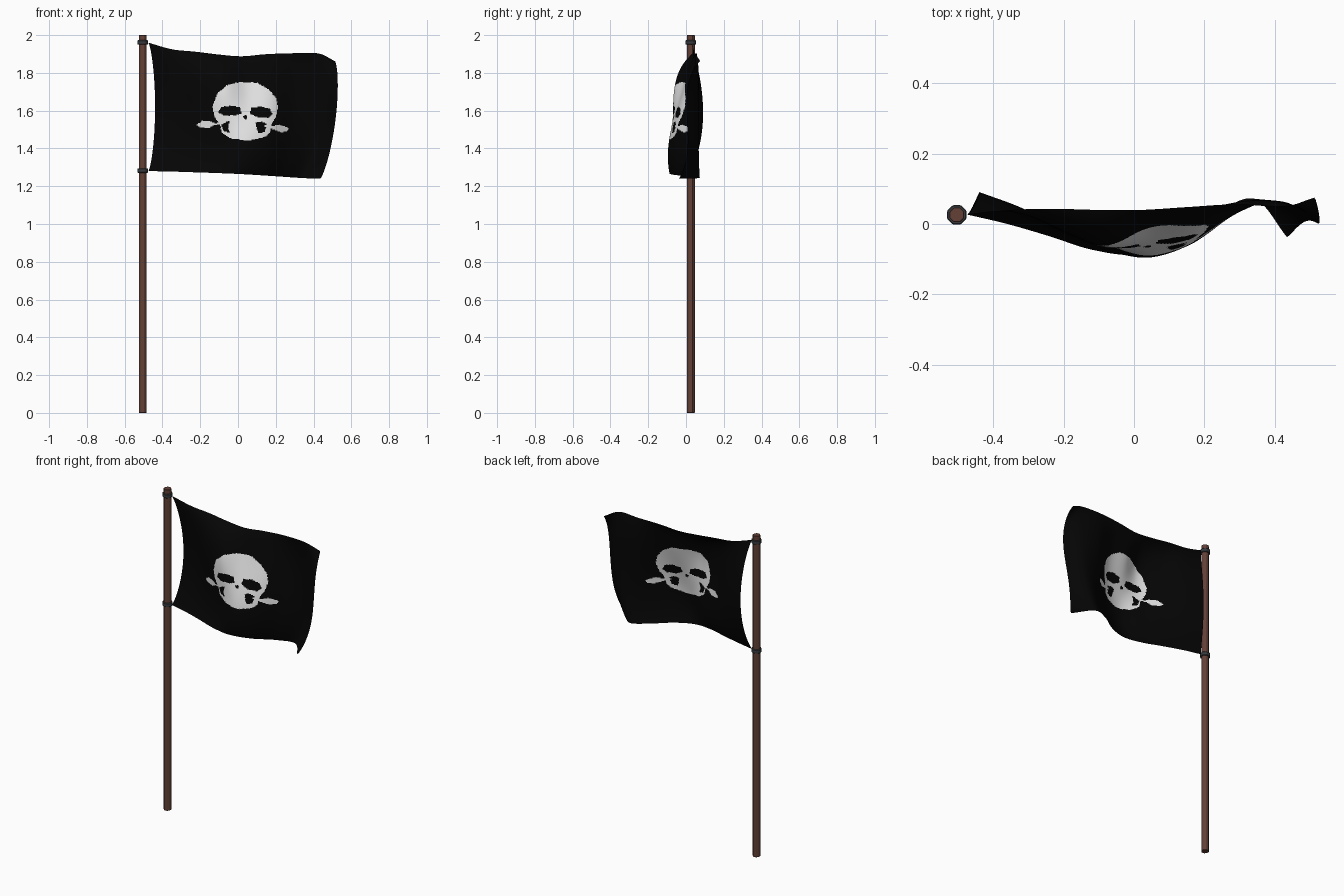
import bpy, bmesh, math

if "Cube" in bpy.data.objects:
    bpy.data.objects.remove(bpy.data.objects["Cube"])


def mat(name, rgb):
    m = bpy.data.materials.new(name)
    m.diffuse_color = (*rgb, 1)
    m.use_nodes = True
    m.node_tree.nodes["Principled BSDF"].inputs["Base Color"].default_value = m.diffuse_color
    return m


WOOD = mat("brown wood", (0.125, 0.052, 0.038))
IRON = mat("dark iron", (0.04, 0.044, 0.05))
BLACK = mat("black cloth", (0.0015, 0.0015, 0.0015))
WHITE = mat("off white print", (0.8, 0.8, 0.8))
PX, PY = -0.504, 0.026


# Pole and rings: eight-sided cylinders
def cylinder(name, r, z0, z1, material, bevel=0.0):
    bpy.ops.mesh.primitive_cylinder_add(vertices=8, radius=r, depth=z1 - z0,
                                        location=(PX, PY, (z0 + z1) / 2),
                                        rotation=(0, 0, math.pi / 8))
    ob = bpy.context.object
    ob.name = name
    ob.data.materials.append(material)
    if bevel:
        b = ob.modifiers.new("bevel", 'BEVEL')
        b.width, b.segments = bevel, 1
    return ob


cylinder("pole", 0.0225, 0, 2, WOOD, 0.0015)
cylinder("upper_ring", 0.030, 1.949, 1.973, IRON, 0.003)
cylinder("lower_ring", 0.030, 1.271, 1.295, IRON, 0.003)

# Flag: top and bottom edges (x, y, z), and the billow depth between them
TOP = [(-.475, .027, 1.96), (-.35, .04, 1.925), (-.225, .043, 1.912),
       (-.1, .04, 1.897), (.02, .04, 1.888), (.15, .048, 1.899),
       (.29, .056, 1.904), (.425, .05, 1.903), (.513, .075, 1.862)]
BOTTOM = [(-.475, .027, 1.28), (-.36, 0, 1.278), (-.24, -.035, 1.274),
          (-.12, -.073, 1.27), (0, -.086, 1.265), (.12, -.045, 1.258),
          (.24, .035, 1.25), (.345, .07, 1.243), (.435, -.037, 1.24)]
MIDDLE = [.09, .045, -.018, -.066, -.06, -.034, .045, .063, .005]
UPPER = [.055, .032, -.014, -.04, .0, .02, .065, .055, .018]
CURL = [0, .01, .025, .03, .025, .012, 0, 0, .015]


def spline(vals, u):
    """Catmull-Rom through evenly spaced values."""
    n = len(vals) - 1
    i = min(int(u * n), n - 1)
    t = u * n - i
    b, c = vals[i], vals[i + 1]
    a = vals[i - 1] if i else 2 * b - c
    d = vals[i + 2] if i + 2 <= n else 2 * c - b
    return b + 0.5 * t * (c - a + t * (2 * a - 5 * b + 4 * c - d
                                       + t * (3 * (b - c) + d - a)))


def lagrange(knots, vals, v):
    total = 0
    for i, k in enumerate(knots):
        w = vals[i]
        for j, q in enumerate(knots):
            if j != i:
                w *= (v - q) / (k - q)
        total += w
    return total


def cloth_column(u, nv):
    t = [spline([p[k] for p in TOP], u) for k in range(3)]
    b = [spline([p[k] for p in BOTTOM], u) for k in range(3)]
    m, h, curl = (spline(row, u) for row in (MIDDLE, UPPER, CURL))
    for j in range(nv + 1):
        v = j / nv
        bow = (0.036 + 0.006 * u) * (4 * v * (1 - v)) ** 0.7
        y = lagrange((0, .5, .85, 1), (b[1], m, h, t[1] - curl), v)
        yield (b[0] + (t[0] - b[0]) * v + bow, y + curl * v ** 18,
               b[2] + (t[2] - b[2]) * v)


# Printed emblem outlines in front view, hundredths of a unit (x, z)
SKULL = [(-13.5, 162), (-11, 169), (-6, 173.5), (1, 175.2), (10, 174.8),
         (16, 171.5), (20, 167), (21.2, 162), (20, 156.5), (18, 153.5),
         (17, 148.5), (14, 146), (6, 144.2), (-3, 145), (-8.5, 148),
         (-9.5, 152.5), (-12.5, 157)]
BONES = [
    [(-22, 152.5), (-18.5, 154.8), (-14, 154.2), (-12, 153.4), (-8, 153.8),
     (-8, 152.8), (-13, 152.4), (-15, 150.8), (-20, 151)],
    [(14, 152.5), (18.5, 151.8), (22, 152.6), (27, 150.8), (26, 149),
     (23, 148.6), (19, 150), (14, 151.5)]]
HOLES = [
    [(-10.5, 159), (-9, 162), (-3, 162.6), (1.2, 161.5), (1.8, 158.5),
     (-1, 157.6), (-7, 157.4)],
    [(6.2, 158.5), (7, 161.5), (12, 162.2), (17, 161), (18.2, 158),
     (16, 156.2), (10, 156.6)],
    [(2.3, 156.8), (4, 157.6), (5.2, 156.8), (4, 155.2)],
    [(-9, 152.5), (-4.5, 154.8), (-5.2, 151), (-4.2, 148.2), (-7.5, 149)],
    [(9.3, 153.5), (11.5, 154.4), (15, 153.2), (14.5, 148.8), (11, 148),
     (10, 150.5)]]


def inside(poly, x, z):
    hit = False
    for (x0, z0), (x1, z1) in zip(poly, poly[1:] + poly[:1]):
        if (z0 > z) != (z1 > z) and x < x0 + (z - z0) * (x1 - x0) / (z1 - z0):
            hit = not hit
    return hit


def is_print(x, z):
    if not (-23 < x < 28 and 143 < z < 176):
        return False
    if any(inside(p, x, z) for p in BONES):
        return True
    return inside(SKULL, x, z) and not any(inside(p, x, z) for p in HOLES)


NU, NV = 220, 140
bm = bmesh.new()
cols = [[bm.verts.new(p) for p in cloth_column(i / NU, NV)] for i in range(NU + 1)]
for a, b in zip(cols, cols[1:]):
    for j in range(NV):
        f = bm.faces.new((a[j], b[j], b[j + 1], a[j + 1]))
        f.smooth = True
        c = f.calc_center_median()
        f.material_index = int(is_print(c.x * 100, c.z * 100))
me = bpy.data.meshes.new("flag")
bm.to_mesh(me)
bm.free()
me.materials.append(BLACK)
me.materials.append(WHITE)
bpy.context.collection.objects.link(bpy.data.objects.new("flag", me))
